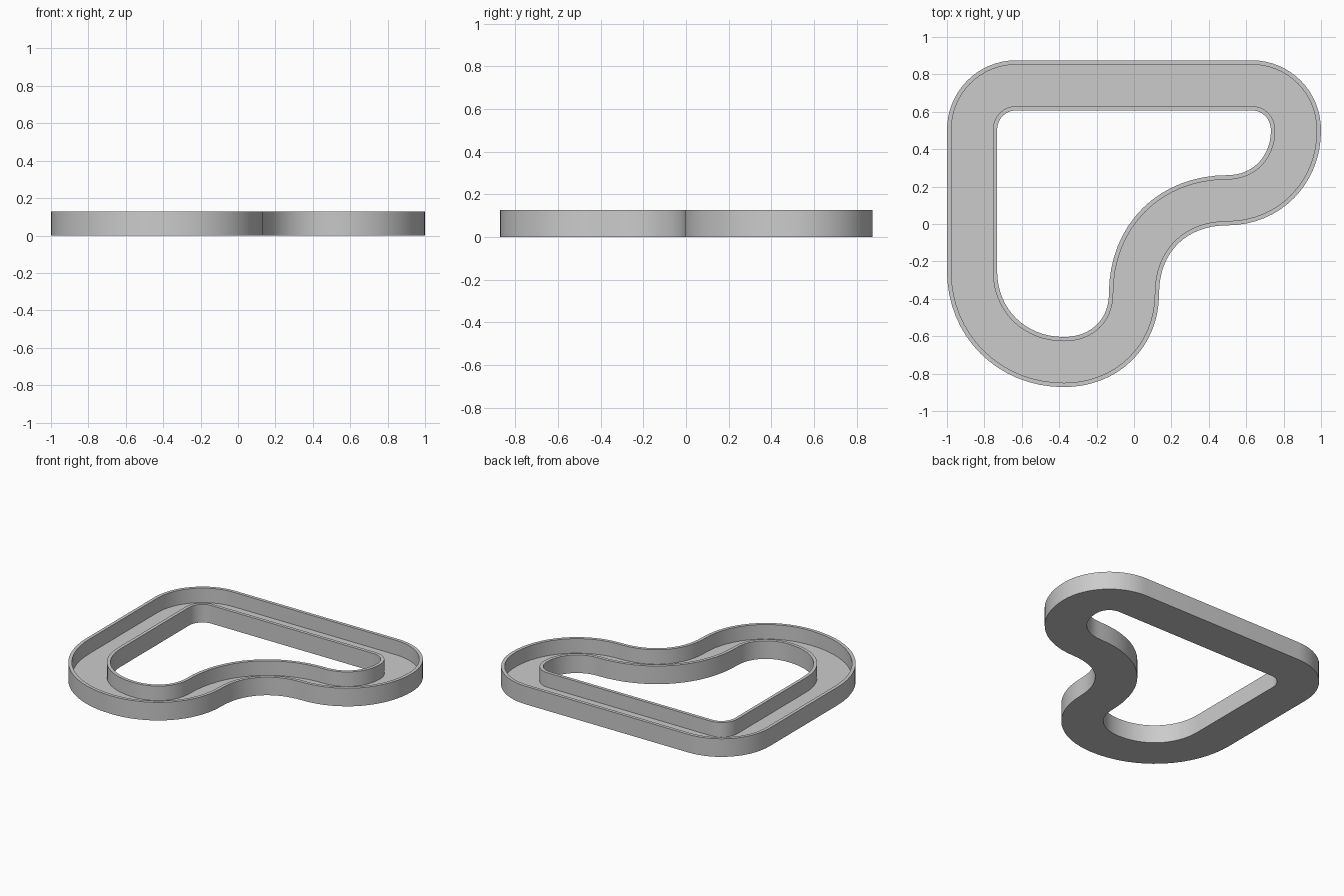
import bpy, bmesh
from mathutils import Vector
from mathutils.geometry import interpolate_bezier

if "Cube" in bpy.data.objects:
    bpy.data.objects.remove(bpy.data.objects["Cube"])

HALF, WALL, FLOOR, TOP = 0.134, 0.023, 0.025, 0.127
STEPS = 16

# Centreline knots: x, y, travel direction (clockwise from the left side)
knots = [(-0.866, 0.50, 0, 1), (-0.63, 0.741, 1, 0), (0.63, 0.741, 1, 0),
         (0.866, 0.50, 0, -1), (0.50, 0.127, -1, 0), (0.0, -0.372, 0, -1),
         (-0.375, -0.738, -1, 0), (-0.866, -0.25, 0, 1)]
# Handle length as a share of the step along the travel direction
PULL = [0.56, 0.33, 0.56, 0.57, 0.59, 0.58, 0.57, 0.33]


def centreline():
    pts = []
    for i, (x, y, dx, dy) in enumerate(knots):
        x2, y2, ex, ey = knots[(i + 1) % len(knots)]
        a, b = Vector((x, y, 0)), Vector((x2, y2, 0))
        d, e = Vector((dx, dy, 0)), Vector((ex, ey, 0))
        h1 = a + d * (b - a).dot(d) * PULL[i]
        h2 = b - e * (b - a).dot(e) * PULL[i]
        n = 2 if abs(d.dot(e)) > 0.9 else STEPS + 1
        pts += interpolate_bezier(a, h1, h2, b, n)[:-1]
    return pts


# U-shaped channel section: sideways offset, height
section = [(-HALF, 0), (HALF, 0), (HALF, TOP), (HALF - WALL, TOP),
           (HALF - WALL, FLOOR), (WALL - HALF, FLOOR),
           (WALL - HALF, TOP), (-HALF, TOP)]

# Sweep the section around the closed loop
path = centreline()
bm = bmesh.new()
rings = []
for i, p in enumerate(path):
    before = (p - path[i - 1]).normalized()
    after = (path[(i + 1) % len(path)] - p).normalized()
    t = (before + after).normalized()
    side = Vector((-t.y, t.x, 0))
    rings.append([bm.verts.new(p + side * s + Vector((0, 0, z))) for s, z in section])
for i, ring in enumerate(rings):
    nxt = rings[(i + 1) % len(rings)]
    for j in range(len(section)):
        k = (j + 1) % len(section)
        bm.faces.new((ring[j], ring[k], nxt[k], nxt[j]))
bmesh.ops.recalc_face_normals(bm, faces=bm.faces)

mesh = bpy.data.meshes.new("channel_loop")
bm.to_mesh(mesh)
bm.free()
channel = bpy.data.objects.new("channel_loop", mesh)
bpy.context.collection.objects.link(channel)
bpy.context.view_layer.objects.active = channel
channel.select_set(True)
bpy.ops.object.shade_smooth_by_angle()
